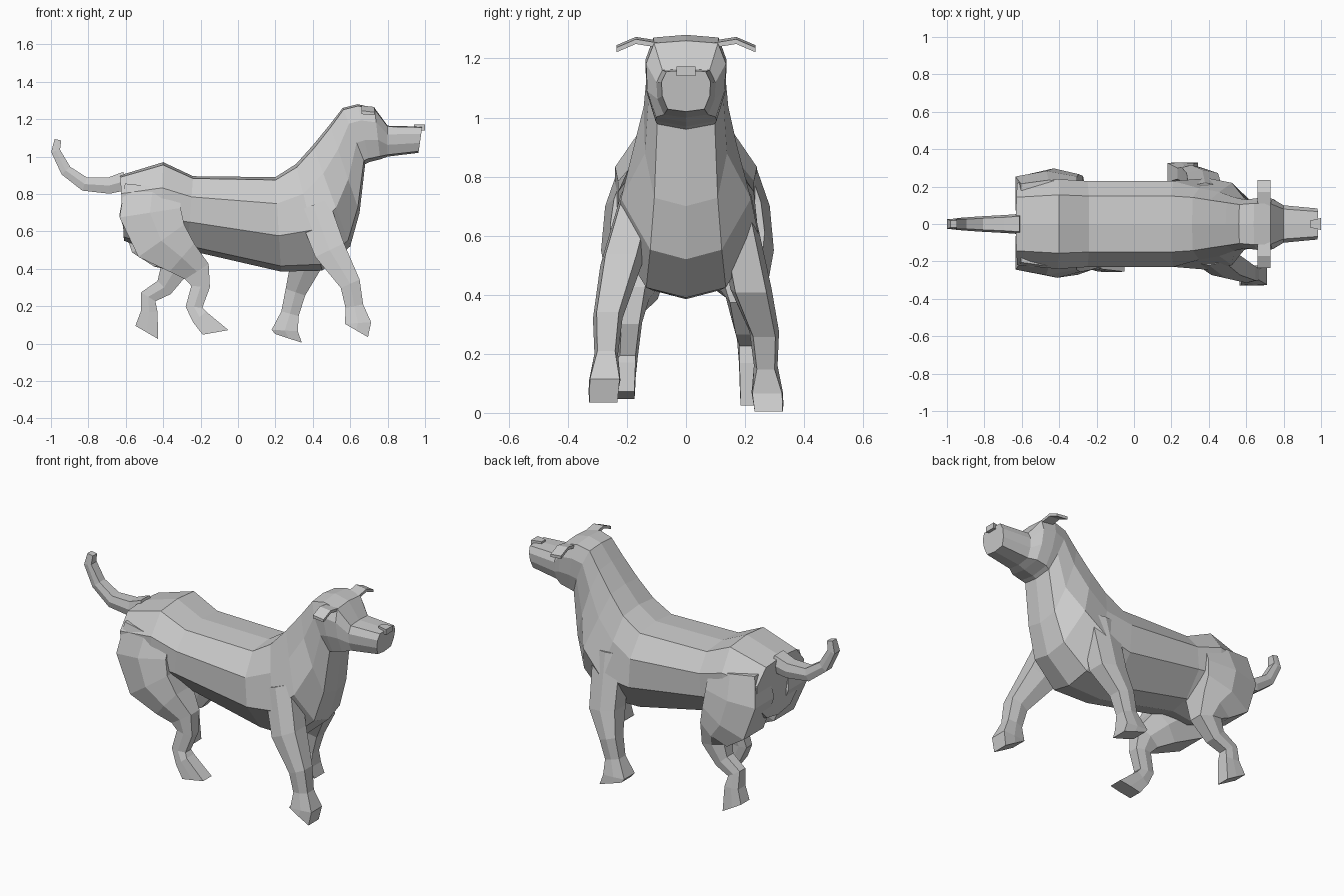
import bpy, bmesh, math
from mathutils import Vector

if "Cube" in bpy.data.objects:
    bpy.data.objects.remove(bpy.data.objects["Cube"])


def loft(name, rings):
    """Skin equal-sized rings of points and cap both ends."""
    bm = bmesh.new()
    loops = [[bm.verts.new(p) for p in ring] for ring in rings]
    n = len(loops[0])
    for a, b in zip(loops, loops[1:]):
        for i in range(n):
            j = (i + 1) % n
            bm.faces.new((a[i], a[j], b[j], b[i]))
    bm.faces.new(loops[0][::-1])
    bm.faces.new(loops[-1])
    bmesh.ops.recalc_face_normals(bm, faces=bm.faces)
    mesh = bpy.data.meshes.new(name)
    bm.to_mesh(mesh)
    bm.free()
    ob = bpy.data.objects.new(name, mesh)
    bpy.context.collection.objects.link(ob)


def body_ring(tx, tz, bx, bz, w, shape):
    """Ten-sided section hung between a top and a bottom point."""
    top, bottom = Vector((tx, 0, tz)), Vector((bx, 0, bz))
    side = [top.lerp(bottom, t) + Vector((0, w * f, 0))
            for t, f in zip((.03, .28, .62, .94), shape)]
    other = [Vector((p.x, -p.y, p.z)) for p in reversed(side)]
    return [top] + side + [bottom] + other


def limb(name, path, depths, ys, halves, end_pitch=None):
    """Six-sided tube square to an x-z path; end_pitch tilts the last ring."""
    pts = [Vector(p) for p in path]
    rings = []
    for i, p in enumerate(pts):
        d = (pts[min(i + 1, len(pts) - 1)] - pts[max(i - 1, 0)]).normalized()
        across = Vector((-d.y, d.x))
        if end_pitch is not None and i == len(pts) - 1:
            a = math.radians(end_pitch)
            across = Vector((math.cos(a), math.sin(a)))
        r, f = p - across * depths[i], p + across * depths[i]
        y, h = ys[i], halves[i]
        k = .75 if i < len(pts) - 2 else .95    # boxier towards the end
        rings.append([(q.x, y + h * s, q.y) for q, s in (
            (r, -k), (p, -1), (f, -k), (f, k), (p, 1), (r, k))])
    loft(name, rings)


def ramp(a, b, n):
    return [a + (b - a) * i / (n - 1) for i in range(n)]


# Torso (hips to belly), shoulders narrowing upwards, then boxier neck and head
body = [
    (-.63, .90, -.61, .55, .22), (-.40, .97, -.42, .48, .24),
    (-.24, .895, -.27, .50, .23), (.20, .89, .23, .385, .23),
    (.31, .96, .45, .39, .245), (.40, 1.06, .60, .52, .22),
    (.49, 1.17, .65, .70, .143), (.56, 1.26, .68, .96, .13),
    (.64, 1.28, .70, .97, .138), (.73, 1.26, .76, .985, .135),
    (.80, 1.165, .80, 1.0, .10), (.985, 1.16, .965, 1.02, .083)]
torso, shoulder, head = (.65, 1, 1, .5), (.58, .78, 1, .55), (.8, 1, .97, .75)
shapes = [torso] * 4 + [shoulder] * 2 + [head] * 6
loft("body", [body_ring(*r, s) for r, s in zip(body, shapes)])

# Front legs: same sections, two stride poses
depth = (.09, .085, .055, .048, .07, .075)
spread = (.155, .22, .265, .27, .275, .28)
half = (.065, .07, .05, .04, .053, .05)
limb("front_leg_right", [(.40, .74), (.49, .50), (.60, .32), (.622, .20),
                         (.642, .11), (.63, .072)],
     depth, [-y for y in spread], half, -30)
limb("front_leg_left", [(.38, .74), (.365, .42), (.307, .275), (.278, .16),
                        (.25, .07), (.27, .028)],
     depth, spread, half, -18)

# Hind legs: shared hip and sections, two stride poses
hip = [(-.455, .84), (-.47, .70)]
depth = (.15, .165, .15, .10, .075, .05, .045, .045, .07)
half = (.08, .12, .125, .10, .055, .04, .035, .037, .042)
spread = ramp(.145, .215, 9)
limb("hind_leg_right", hip + [(-.41, .55), (-.30, .46), (-.22, .385),
                              (-.20, .305), (-.235, .195), (-.205, .142),
                              (-.12, .06)],
     depth, [-y for y in spread], half, 10)
limb("hind_leg_left", hip + [(-.43, .55), (-.36, .46), (-.34, .39),
                             (-.395, .30), (-.48, .25), (-.475, .17),
                             (-.488, .06)],
     depth, [y + .01 for y in spread], half, -30)

# Curved, tapering tail
limb("tail", [(-.60, .87), (-.69, .845), (-.82, .853), (-.92, .925),
              (-.975, 1.03), (-.963, 1.09)],
     ramp(.05, .018, 6), [0] * 6, ramp(.055, .02, 6))

# Folded ears, tapering outwards, mirrored left and right
for s, label in ((1, "left"), (-1, "right")):
    loft("ear_" + label, [
        [(.695 + dx, s * y, z + dz) for dx, dz in (
            (-.035, -.010), (.035, -.016), (.035, 0), (-.035, .008))]
        for y, z in ((.09, 1.252), (.17, 1.265), (.235, 1.237))])

# Nose pad
loft("nose", [[(x, -w, 1.14), (x, w, 1.14), (x, w, 1.172), (x, -w, 1.172)]
              for x, w in ((.94, .018), (1.0, .032))])
